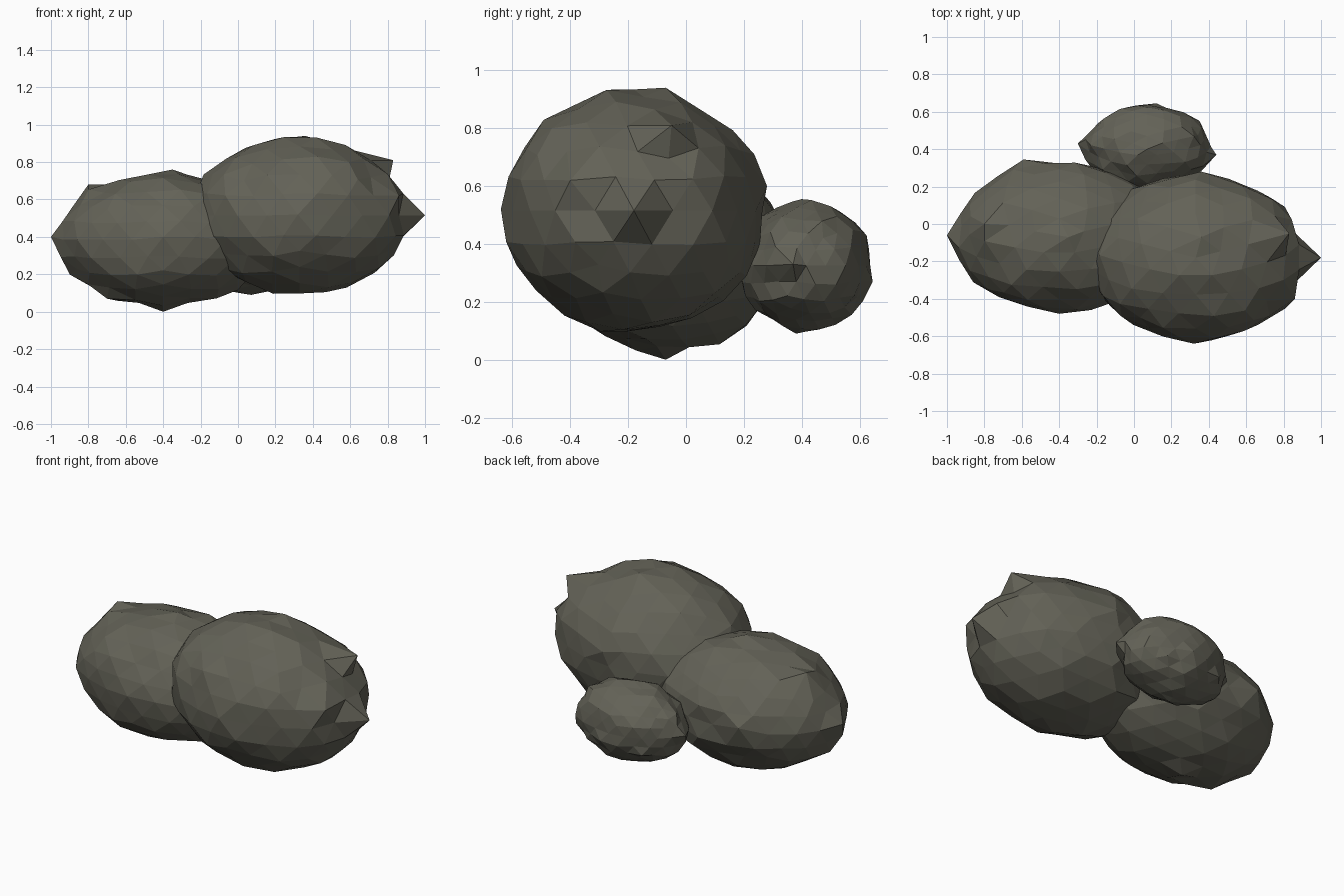
import bpy, bmesh, math, random
from mathutils import Vector, Matrix

if "Cube" in bpy.data.objects:
    bpy.data.objects.remove(bpy.data.objects["Cube"])

stone = bpy.data.materials.new("dark olive stone")
stone.diffuse_color = (0.125, 0.122, 0.095, 1)
stone.use_nodes = True
stone.node_tree.nodes["Principled BSDF"].inputs["Base Color"].default_value = stone.diffuse_color


def boulder(name, centre, radii, seed, rough, spikes):
    """Faceted, lightly roughened ellipsoid; spikes are points it must reach."""
    rng = random.Random(seed)
    c, r = Vector(centre), Vector(radii)
    bm = bmesh.new()
    bmesh.ops.create_icosphere(bm, subdivisions=3, radius=1,
                               matrix=Matrix.Rotation(math.pi / 2, 4, 'Z'))
    dirs = [v.co.normalized() for v in bm.verts]
    bm.verts.ensure_lookup_table()
    for v, d in zip(bm.verts, dirs):
        k = 1 + rng.uniform(-rough, rough)
        v.co = c + Vector((d.x * r.x, d.y * r.y, d.z * r.z)) * k
    # pull the closest vertex out to each noted corner
    for p in spikes:
        q = Vector(p) - c
        q = Vector((q.x / r.x, q.y / r.y, q.z / r.z)).normalized()
        i = max(range(len(dirs)), key=lambda n: dirs[n].dot(q))
        bm.verts[i].co = p
    bmesh.ops.recalc_face_normals(bm, faces=bm.faces[:])
    me = bpy.data.meshes.new(name)
    bm.to_mesh(me)
    bm.free()
    me.materials.append(stone)
    bpy.context.collection.objects.link(bpy.data.objects.new(name, me))


# large boulder, front right
boulder("large_boulder", (0.33, -0.18, 0.515), (0.575, 0.45, 0.42), 3, 0.035,
        [(1.0, -0.18, 0.515), (-0.25, -0.18, 0.515), (0.83, -0.05, 0.81),
         (0.32, -0.64, 0.52), (0.86, -0.40, 0.62), (0.36, -0.07, 0.94),
         (0.36, 0.28, 0.60)])
# medium boulder, left
boulder("medium_boulder", (-0.40, -0.07, 0.385), (0.56, 0.405, 0.36), 8, 0.035,
        [(-1.0, -0.06, 0.40), (-0.40, -0.07, 0.0), (-0.70, -0.18, 0.07),
         (-0.35, -0.07, 0.76), (-0.80, 0.0, 0.68), (-0.59, 0.345, 0.42),
         (-0.40, -0.48, 0.40), (-0.23, -0.46, 0.40)])
# small boulder, back
boulder("small_boulder", (0.07, 0.415, 0.325), (0.335, 0.225, 0.225), 5, 0.05,
        [(0.44, 0.37, 0.33), (-0.30, 0.43, 0.33), (0.12, 0.645, 0.27),
         (0.07, 0.40, 0.555), (0.07, 0.38, 0.09)])
